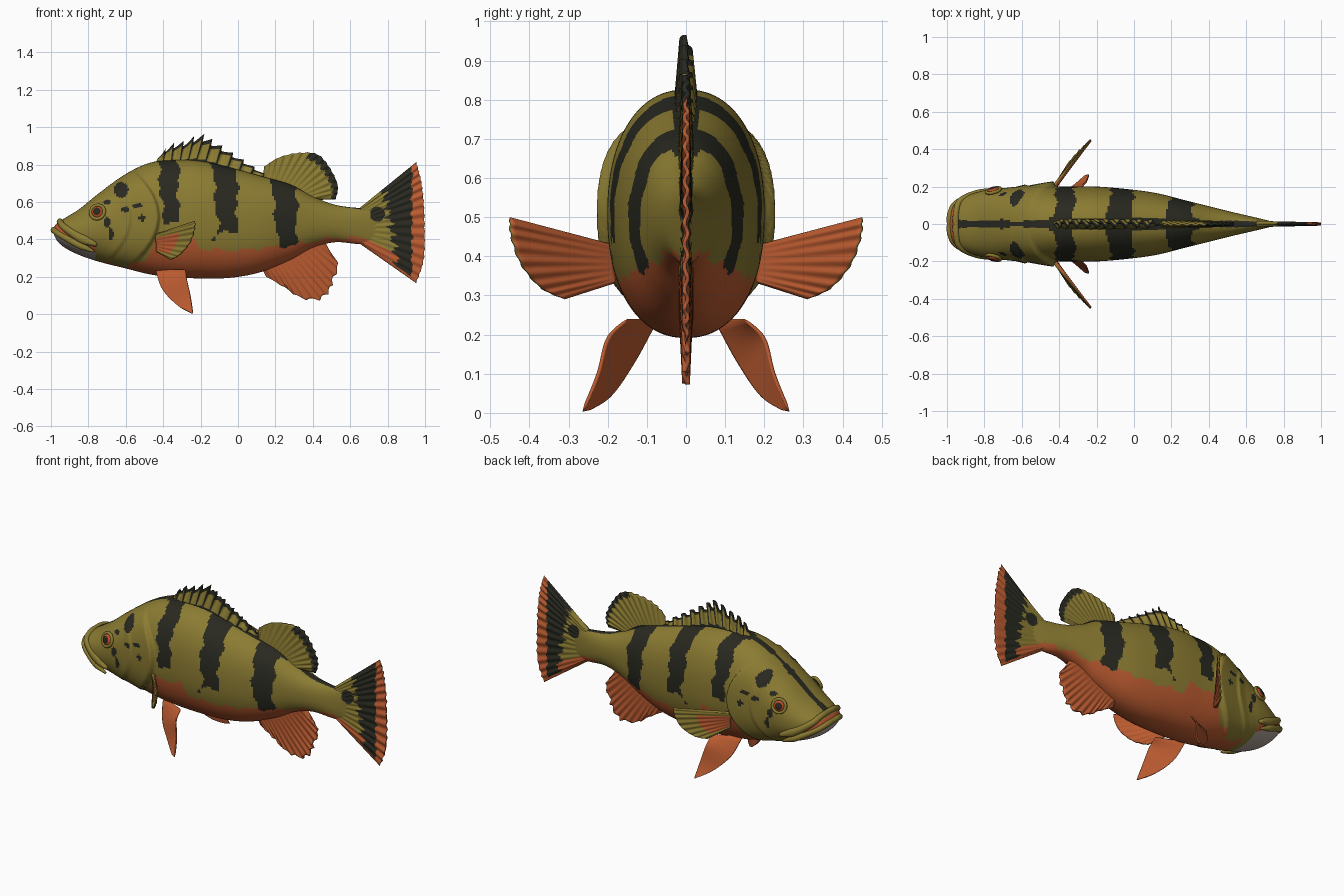
import bpy, bmesh
from math import sin, cos, pi, hypot
from mathutils import Vector

if "Cube" in bpy.data.objects:
    bpy.data.objects.remove(bpy.data.objects["Cube"])

OLIVE, DARK, ORANGE, PALE, RED = range(5)
PALETTE = [("olive scales", (0.26, 0.20, 0.032)), ("dark bars", (0.022, 0.022, 0.015)),
           ("orange belly", (0.50, 0.105, 0.03)), ("pale chin", (0.42, 0.35, 0.31)),
           ("red iris", (0.60, 0.07, 0.02))]
materials = []
for label, rgb in PALETTE:
    mat = bpy.data.materials.new(label)
    mat.use_nodes = True
    mat.diffuse_color = (*rgb, 1)
    bsdf = mat.node_tree.nodes["Principled BSDF"]
    bsdf.inputs["Base Color"].default_value = (*rgb, 1)
    bsdf.inputs["Roughness"].default_value = 0.7
    materials.append(mat)


def curve(pts, t):
    """Smooth point at t (0 to 1) along a list of control points."""
    last = len(pts) - 1
    i = min(int(t * last), last - 1)
    f = t * last - i
    b, c = Vector(pts[i]), Vector(pts[i + 1])
    m0 = (c - Vector(pts[i - 1])) / 2 if i else c - b
    m1 = (Vector(pts[i + 2]) - b) / 2 if i + 2 <= last else c - b
    g = 1 - f
    return b * (1 + 2*f) * g*g + m0 * f * g*g + c * f*f * (3 - 2*f) - m1 * f*f * g


def level(pts, x):
    """Straight interpolation of height over x."""
    for (xa, za), (xb, zb) in zip(pts, pts[1:]):
        if x <= xb:
            return za + (zb - za) * max(0, (x - xa) / (xb - xa))
    return pts[-1][1]


def loft(name, rings, paint, caps=False, mirror=False):
    """Skin closed rings of points; paint(centre, i, j) picks the colour."""
    bm = bmesh.new()
    rows = [[bm.verts.new(p) for p in ring] for ring in rings]
    n = len(rows[0])
    for i, (a, b) in enumerate(zip(rows, rows[1:])):
        for j in range(n):
            k = (j + 1) % n
            face = bm.faces.new((a[j], a[k], b[k], b[j]))
            face.material_index = paint(face.calc_center_median(), i, j)
    if caps:
        for row in (rows[0], rows[-1]):
            face = bm.faces.new(row)
            face.material_index = paint(face.calc_center_median(), 0, 0)
    bmesh.ops.remove_doubles(bm, verts=bm.verts, dist=1e-5)
    bmesh.ops.recalc_face_normals(bm, faces=bm.faces)
    return finish(name, bm, mirror)


def finish(name, bm, mirror=False):
    mesh = bpy.data.meshes.new(name)
    bm.to_mesh(mesh)
    bm.free()
    for mat in materials:
        mesh.materials.append(mat)
    mesh.shade_smooth()
    obj = bpy.data.objects.new(name, mesh)
    bpy.context.collection.objects.link(obj)
    if mirror:
        mod = obj.modifiers.new("other side", "MIRROR")
        mod.use_axis = (False, True, False)
        mod.use_mirror_merge = False
    return obj


def fin(name, base, tip, paint, normal=(0, 1, 0), thick=(0.02, 0.006), rays=14,
        ripple=0.004, notch=lambda u: 1, nu=140, nv=24, mirror=False):
    """Rippled blade between two edge curves; paint(p, u, v, side)."""
    normal = Vector(normal).normalized()
    rings = []
    for i in range(nu + 1):
        u = i / nu
        a, b = curve(base, u), curve(tip, u)
        taper = min(1, 5 * sin(pi * u)) if 0 < i < nu else 0
        ring = []
        for j in range(2 * nv + 2):
            side = 1 if j <= nv else -1
            v = (j if j <= nv else 2 * nv + 1 - j) / nv
            half = (thick[0] * (1 - v) + thick[1] * v) * taper
            off = side * half + ripple * v * sin(2 * pi * rays * u) * taper
            ring.append(a.lerp(b, v * notch(u)) + normal * off)
        rings.append(ring)

    def colour(p, i, j):
        v = (j if j <= nv else 2 * nv + 1 - j) / nv
        return paint(p, i / nu, v, 1 if j <= nv else -1)
    return loft(name, rings, colour, mirror=mirror)


def flat(points):
    return [(x, 0, z) for x, z in points]


# Body stations: x, back height, belly height, half width
STATIONS = [(-0.985, 0.465, 0.425, 0.05), (-0.965, 0.49, 0.39, 0.10), (-0.925, 0.515, 0.355, 0.135),
            (-0.845, 0.565, 0.315, 0.168), (-0.74, 0.65, 0.28, 0.19), (-0.6, 0.75, 0.245, 0.195),
            (-0.47, 0.81, 0.213, 0.2), (-0.34, 0.825, 0.197, 0.2), (-0.2, 0.82, 0.192, 0.2),
            (-0.04, 0.785, 0.195, 0.187), (0.12, 0.74, 0.225, 0.165), (0.28, 0.695, 0.29, 0.125),
            (0.4, 0.63, 0.355, 0.095), (0.52, 0.585, 0.385, 0.065), (0.65, 0.568, 0.375, 0.035),
            (0.75, 0.57, 0.38, 0.01)]
BELLY = [(-0.75, 0.275), (-0.6, 0.26), (-0.5, 0.28), (-0.43, 0.41), (-0.25, 0.42), (-0.2, 0.35),
         (0.0, 0.34), (0.3, 0.37), (0.5, 0.41), (0.65, 0.41), (0.8, 0.36)]
# Bars: centre x, half width, lower end
BARS = [(-0.36, 0.05, 0.49), (-0.06, 0.062, 0.44), (0.255, 0.062, 0.36)]
# Cheek spots: x, z, radius along x, radius along z
SPOTS = [(-0.625, 0.665, 0.038, 0.042), (-0.70, 0.49, 0.018, 0.03), (-0.68, 0.43, 0.014, 0.035),
         (-0.605, 0.56, 0.02, 0.014), (-0.54, 0.58, 0.026, 0.014), (-0.515, 0.515, 0.018, 0.016),
         (-0.70, 0.6, 0.02, 0.012), (-0.13, 0.40, 0.012, 0.012)]


def gill_step(x, z):
    """Raised gill cover and cheek plate ending in a sharp step."""
    rise = 0
    for edge, height, run in ((-0.43, 0.028, 0.2), (-0.58, 0.009, 0.1)):
        d = edge - 2.2 * (z - 0.52) ** 2 - x
        if -0.012 < d < run:
            rise += height * (1 + d / 0.012 if d < 0 else 1 - d / run)
    return rise


def mouth_line(x):
    return 0.47 - 0.53 * (x + 0.985)


def tail_paint(p):
    spread = (p.z - 0.475) / (0.095 + 0.75 * max(0, p.x - 0.66))
    streak = 0.016 * sin(spread * 23) + 0.01 * sin(spread * 51)
    if p.x > 0.93 + streak * 0.3 or spread < -0.92 + streak:
        return ORANGE
    if hypot(p.x - 0.745, p.z - 0.535) < 0.04:
        return DARK
    if p.x > 0.815 - 0.04 * spread + streak:
        return DARK
    return ORANGE if spread < -0.62 + streak else OLIVE


def body_paint(p, i, j):
    x, y, z = p.x, abs(p.y), p.z
    if x > 0.66:
        return tail_paint(p)
    drop = z - mouth_line(x)
    if x < -0.76 and drop < 0.02:
        return ORANGE if drop > -0.025 else PALE
    wobble = 0.008 * sin(31 * z + 9 * x) + 0.006 * sin(67 * z)
    if x > -0.72 and z < level(BELLY, x) + 0.008 * sin(43 * x) + 0.005 * sin(97 * x):
        return ORANGE
    if y < (0.035 if -0.45 < x < 0.35 else 0.018) + wobble * 0.5 and z > 0.5:
        return DARK
    for cx, half, low in BARS:
        narrow = half * (0.8 + 0.25 * min(1, (z - low) / 0.3))
        if abs(x - cx - wobble - 0.05 * (0.55 - z)) < narrow and z > low + 0.012 * sin(70 * x):
            return DARK
    if y > 0.04 and any(hypot((x - a) / c, (z - b) / d) < 1 for a, b, c, d in SPOTS):
        return DARK
    return OLIVE


# Body
def body_ring(t, count=160):
    x, top, low, wide = curve(STATIONS, t)
    ring = []
    for k in range(count):
        c, s = cos(2 * pi * k / count), sin(2 * pi * k / count)
        sign = 1 if c > 0 else -1
        z = (top + low) / 2 + (top - low) / 2 * abs(s) ** 0.9 * (1 if s > 0 else -1)
        ring.append((x, sign * (wide * abs(c) ** 0.9 + gill_step(x, z) * abs(c)), z))
    return ring


loft("body", [body_ring(i / 240) for i in range(241)], body_paint, caps=True)


# Lips: tubes that swell toward the jaw corners
def lip(name, points, radius, swell):
    path = points + [(x, -y, z) for x, y, z in reversed(points[:-1])]
    rings = []
    for i in range(61):
        t = i / 60
        p = curve(path, t)
        along = (curve(path, min(1, t + 0.01)) - curve(path, max(0, t - 0.01))).normalized()
        out = along.cross(Vector((0, 0, 1))).normalized()
        up = out.cross(along)
        r = (radius + swell * abs(2 * t - 1) ** 3) * min(1, 0.3 + 8 * min(t, 1 - t))
        rings.append([p + out * min(r, radius) * cos(a * pi / 8) + up * r * sin(a * pi / 8)
                      for a in range(16)])
    loft(name, rings, lambda p, i, j: OLIVE, caps=True)


lip("upper_lip", [(-0.755, 0.178, 0.37), (-0.85, 0.162, 0.412), (-0.93, 0.122, 0.465),
                  (-0.95, 0.06, 0.492), (-0.952, 0, 0.495)], 0.017, 0.014)
lip("lower_lip", [(-0.77, 0.17, 0.335), (-0.86, 0.155, 0.375), (-0.95, 0.11, 0.425),
                  (-0.981, 0.055, 0.447), (-0.984, 0, 0.45)], 0.017, 0.003)

# Eyes: flattened balls with painted pupil, in a raised socket ring
facing = Vector((-0.25, 0.9, 0.28)).to_track_quat("Z", "Y")
centre = Vector((-0.75, 0.174, 0.545))


def eye_ring(radius, height, count=24):
    return [centre + facing @ Vector((radius * cos(2 * pi * k / count),
            radius * sin(2 * pi * k / count), height)) for k in range(count)]


dome = [eye_ring(0.034 * sin(a * pi / 24), 0.025 * cos(a * pi / 24)) for a in range(1, 13)]
loft("eye", dome, lambda p, i, j: DARK if i < 4 else RED if i < 6 else ORANGE, caps=True, mirror=True)
socket = [eye_ring(0.038 + 0.009 * cos(a * pi / 6), 0.006 + 0.009 * sin(a * pi / 6)) for a in range(13)]
loft("eye_socket", socket, lambda p, i, j: OLIVE, mirror=True)

# Spiny dorsal fin
SPINES = 11
fin("spiny_dorsal_fin",
    flat([(-0.45, 0.79), (-0.32, 0.80), (-0.2, 0.80), (-0.04, 0.765), (0.13, 0.71)]),
    flat([(-0.42, 0.85), (-0.36, 0.91), (-0.28, 0.935), (-0.19, 0.97), (-0.12, 0.93),
          (-0.03, 0.87), (0.06, 0.81), (0.15, 0.75)]),
    lambda p, u, v, side: DARK if v > 0.86 or v < 0.22 or u * SPINES % 1 > 0.84 else OLIVE,
    thick=(0.03, 0.005), rays=SPINES, ripple=0.012, nu=220,
    notch=lambda u: 0.74 + 0.26 * (u * SPINES % 1) ** 1.5)


def frayed(u):
    return 1 - 0.02 * abs(sin(pi * 15 * u))


# Soft dorsal fin
fin("soft_dorsal_fin", flat([(0.13, 0.71), (0.28, 0.67), (0.40, 0.61)]),
    flat([(0.14, 0.79), (0.22, 0.84), (0.33, 0.865), (0.43, 0.855), (0.495, 0.78),
          (0.535, 0.69), (0.525, 0.615)]),
    lambda p, u, v, side: DARK if v > 0.84 + 0.04 * sin(90 * u) and u > 0.42 or v < 0.12 else OLIVE,
    notch=frayed)

# Anal fin
fin("anal_fin", flat([(0.13, 0.24), (0.28, 0.31), (0.46, 0.40)]),
    flat([(0.15, 0.2), (0.25, 0.14), (0.33, 0.085), (0.43, 0.07), (0.49, 0.11),
          (0.515, 0.18), (0.54, 0.26), (0.49, 0.34)]),
    lambda p, u, v, side: ORANGE, notch=lambda u: 1 - 0.07 * abs(sin(pi * 9 * u)))

# Tail fin
fin("tail_fin", flat([(0.64, 0.56), (0.64, 0.475), (0.64, 0.385)]),
    flat([(0.955, 0.815), (0.98, 0.72), (0.995, 0.6), (1.0, 0.45), (0.995, 0.29), (0.955, 0.165)]),
    lambda p, u, v, side: tail_paint(p), thick=(0.017, 0.005), nu=180, nv=60,
    notch=lambda u: 1 - 0.012 * abs(sin(pi * 18 * u)))

# Pectoral fins
fin("pectoral_fin", [(-0.44, 0.185, 0.43), (-0.43, 0.19, 0.38), (-0.43, 0.185, 0.33)],
    [(-0.23, 0.45, 0.5), (-0.235, 0.445, 0.45), (-0.26, 0.42, 0.38), (-0.31, 0.37, 0.32),
     (-0.36, 0.31, 0.29)],
    lambda p, u, v, side: ORANGE if side < 0 or (v < 0.62 and 0.22 < u < 0.85) else OLIVE,
    normal=(-0.77, 0.64, 0), thick=(0.012, 0.004), rays=8, ripple=0.003, nu=60, mirror=True)

# Pelvic fins, spanned from leading to trailing edge
fin("pelvic_fin", [(-0.44, 0.08, 0.24), (-0.40, 0.14, 0.13), (-0.32, 0.2, 0.045), (-0.245, 0.265, 0.003)],
    [(-0.28, 0.15, 0.24), (-0.275, 0.2, 0.19), (-0.255, 0.225, 0.1), (-0.24, 0.264, 0.003)],
    lambda p, u, v, side: ORANGE, normal=(-0.4, 0.8, 0.3), thick=(0.01, 0.004),
    ripple=0, nu=50, mirror=True)
